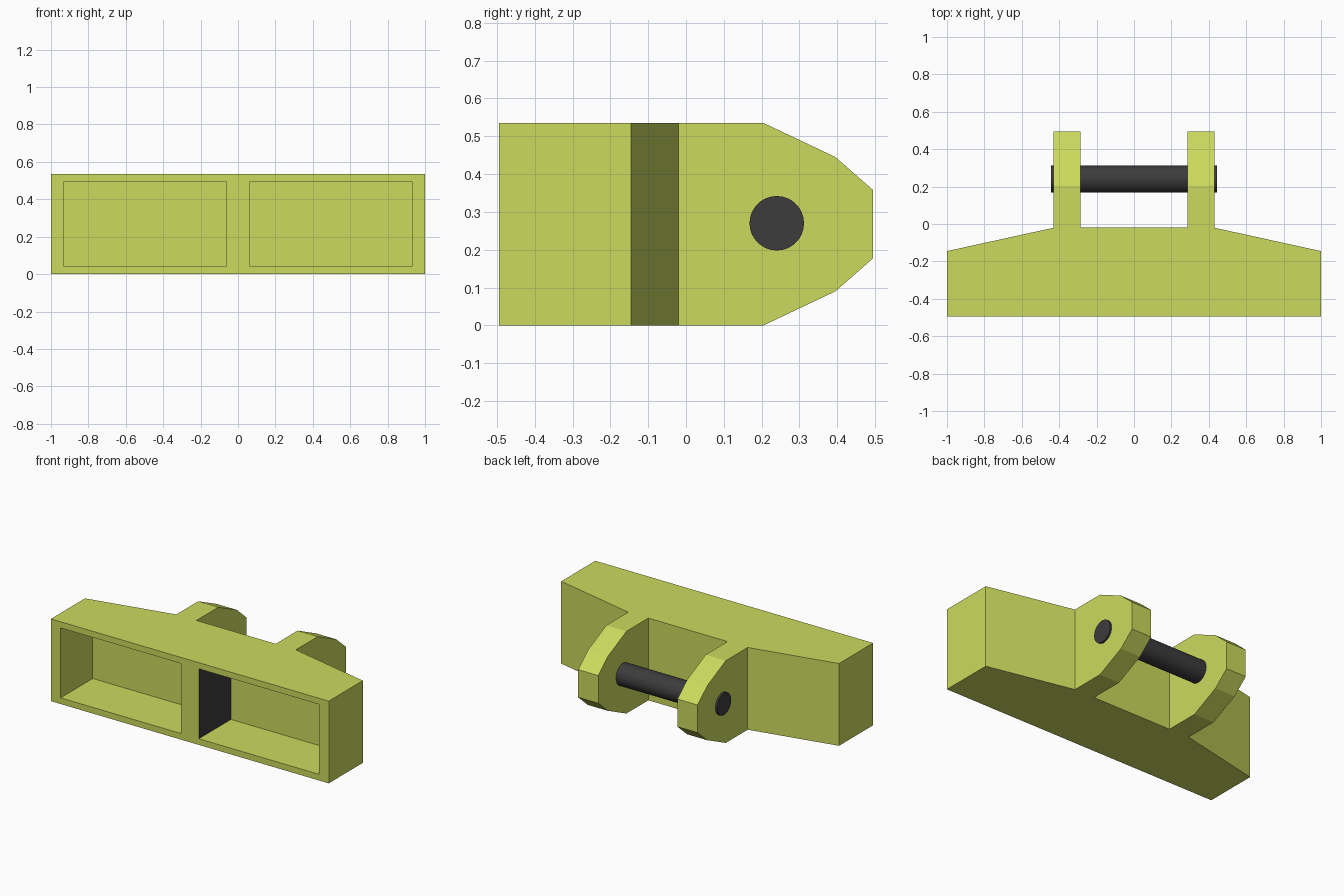
import bpy, bmesh, math
from mathutils import Vector

if "Cube" in bpy.data.objects:
    bpy.data.objects.remove(bpy.data.objects["Cube"])

H = 0.535


def material(name, rgb):
    m = bpy.data.materials.new(name)
    m.diffuse_color = (*rgb, 1)
    m.use_nodes = True
    m.node_tree.nodes["Principled BSDF"].inputs["Base Color"].default_value = m.diffuse_color
    return m


lime = material("lime", (0.6, 0.7, 0.11))
dark = material("dark", (0.045, 0.045, 0.045))

# Bracket outline seen from above: right half, mirrored to the left
half = [(1, -0.495), (1, -0.145), (0.43, -0.02), (0.43, 0.205),
        (0.285, 0.205), (0.285, -0.02)]
outline = [(0, -0.495)] + half + [(-x, y) for x, y in reversed(half)]

bm = bmesh.new()
base = bm.faces.new([bm.verts.new((x, y, 0)) for x, y in outline])
new = bmesh.ops.extrude_face_region(bm, geom=[base], use_keep_orig=True)["geom"]
bmesh.ops.translate(bm, verts=[v for v in new if isinstance(v, bmesh.types.BMVert)],
                    vec=(0, 0, H))
bmesh.ops.recalc_face_normals(bm, faces=bm.faces)
bm.normal_update()


def face_at(x, y, z=H / 2):
    p = Vector((x, y, z))
    return min(bm.faces, key=lambda f: (f.calc_center_bounds() - p).length)


def grow(face, cx, y, hx, hz):
    """Add a ring and move the face to a rectangle centred on cx at depth y."""
    sides = [(v, v.co.x > cx, v.co.z > H / 2) for v in face.verts]
    bmesh.ops.inset_individual(bm, faces=[face], thickness=0.001)
    for v in face.verts:
        v.co = (cx + math.copysign(hx, v.co.x - cx), y,
                H / 2 + math.copysign(hz, v.co.z - H / 2))
    bm.normal_update()


for s in (-1, 1):
    # Tapered ear tip
    ear = face_at(s * 0.3575, 0.205)
    grow(ear, s * 0.3575, 0.395, 0.0725, 0.1775)
    grow(ear, s * 0.3575, 0.495, 0.0725, 0.09)
    # Front pocket
    pocket = face_at(s * 0.5, -0.495)
    grow(pocket, s * 0.4975, -0.495, 0.4325, 0.2275)
    grow(pocket, s * 0.4975, -0.165, 0.4325, 0.2275)

# Dark inner wall of the right pocket
face_at(0.065, -0.33).material_index = 1

me = bpy.data.meshes.new("bracket")
bm.to_mesh(me)
bm.free()
me.materials.append(lime)
me.materials.append(dark)
bpy.context.collection.objects.link(bpy.data.objects.new("bracket", me))

# Hinge pin
bpy.ops.mesh.primitive_cylinder_add(vertices=32, radius=0.072, depth=0.885,
                                    location=(0, 0.24, 0.27),
                                    rotation=(0, math.pi / 2, 0))
pin = bpy.context.object
pin.name = "hinge_pin"
pin.data.materials.append(dark)
bpy.ops.object.shade_smooth_by_angle(angle=math.radians(40))
